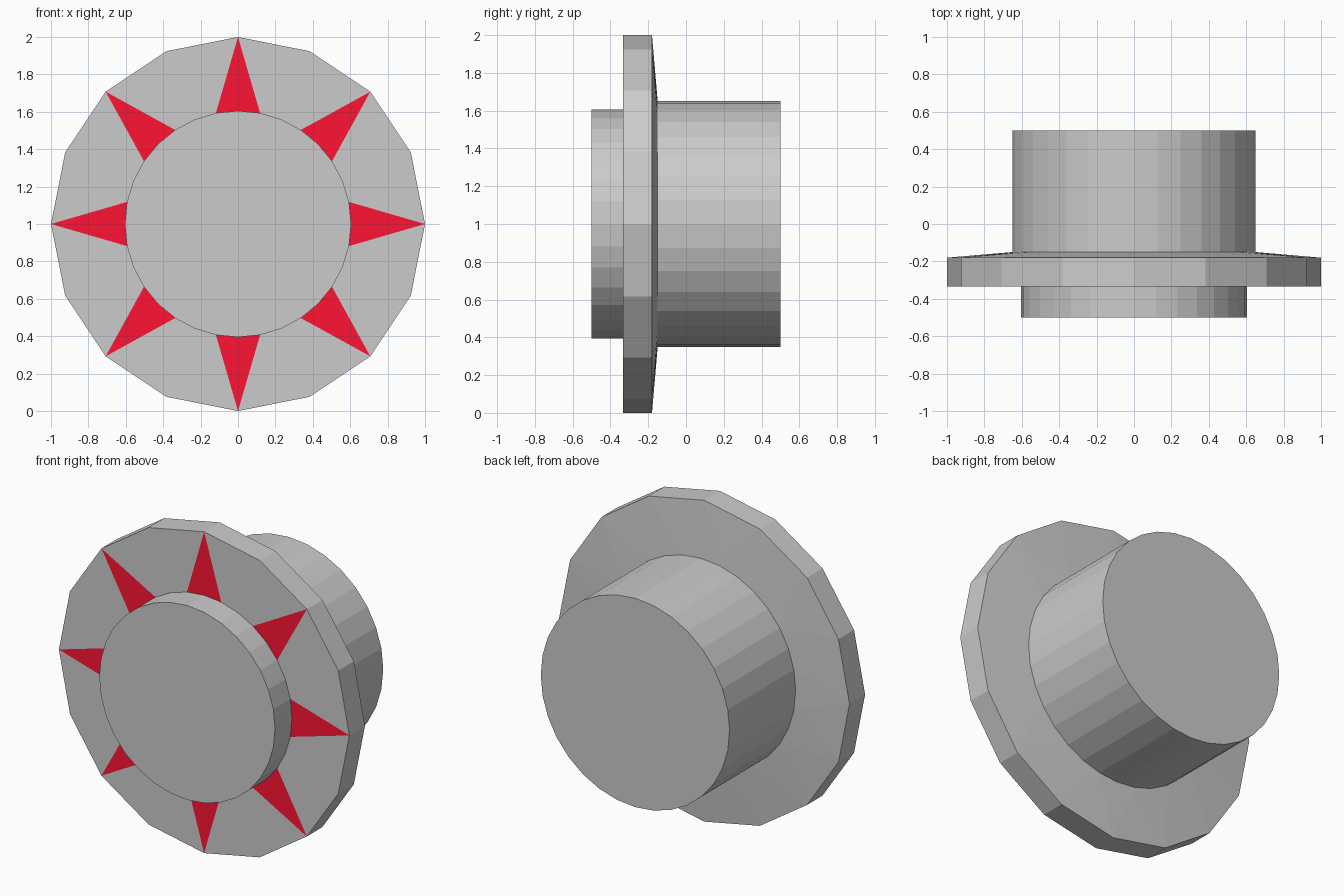
import bpy
from math import sin, cos, tau

if "Cube" in bpy.data.objects:
    bpy.data.objects.remove(bpy.data.objects["Cube"])


def ring(n, r, y):
    """Points of an n-sided circle around the y axis at height 1, first one on top."""
    return [(r * sin(tau * i / n), y, 1 + r * cos(tau * i / n)) for i in range(n)]


def wall(front, back):
    """Quads joining two equal rings."""
    n = len(front)
    return [[front[i], front[(i + 1) % n], back[(i + 1) % n], back[i]] for i in range(n)]


def make(name, faces):
    """Mesh object from faces given as point lists, with shared points merged."""
    index = {}
    polys = [[index.setdefault(p, len(index)) for p in f] for f in faces]
    mesh = bpy.data.meshes.new(name)
    mesh.from_pydata(list(index), [], polys)
    obj = bpy.data.objects.new(name, mesh)
    bpy.context.collection.objects.link(obj)
    return obj


# Profile rings
cap_front, cap_back = ring(32, 0.605, -0.5), ring(32, 0.605, -0.333)
rim_front, rim_back = ring(16, 1.0, -0.333), ring(16, 1.0, -0.18)
hub_front, hub_back = ring(32, 0.65, -0.15), ring(32, 0.65, 0.5)

# Front cap and rear hub, each closed at its outer end
make("front_cap", wall(cap_front, cap_back) + [cap_front[::-1]])
make("rear_hub", wall(hub_front, hub_back) + [hub_back])

# Flange: rim, grey front panels and shallow conical back
flange = wall(rim_front, rim_back)
for m in range(8):
    flange.append([cap_back[4 * m + j] for j in (1, 2, 3)] +
                  [rim_front[(2 * m + j) % 16] for j in (2, 1, 0)])
for k in range(16):
    side = hub_front[2 * k + 1]
    flange.append([rim_back[k], side, hub_front[2 * k], hub_front[2 * k - 1]])
    flange.append([rim_back[k], rim_back[(k + 1) % 16], side])
make("flange", flange)

# Red rays filling the gaps between the front panels
rays = make("red_rays", [[cap_back[4 * m - 1], cap_back[4 * m], cap_back[4 * m + 1],
                          rim_front[2 * m]] for m in range(8)])
red = bpy.data.materials.new("red")
red.diffuse_color = (1.0, 0.007, 0.033, 1)
red.use_nodes = True
red.node_tree.nodes["Principled BSDF"].inputs["Base Color"].default_value = red.diffuse_color
rays.data.materials.append(red)
